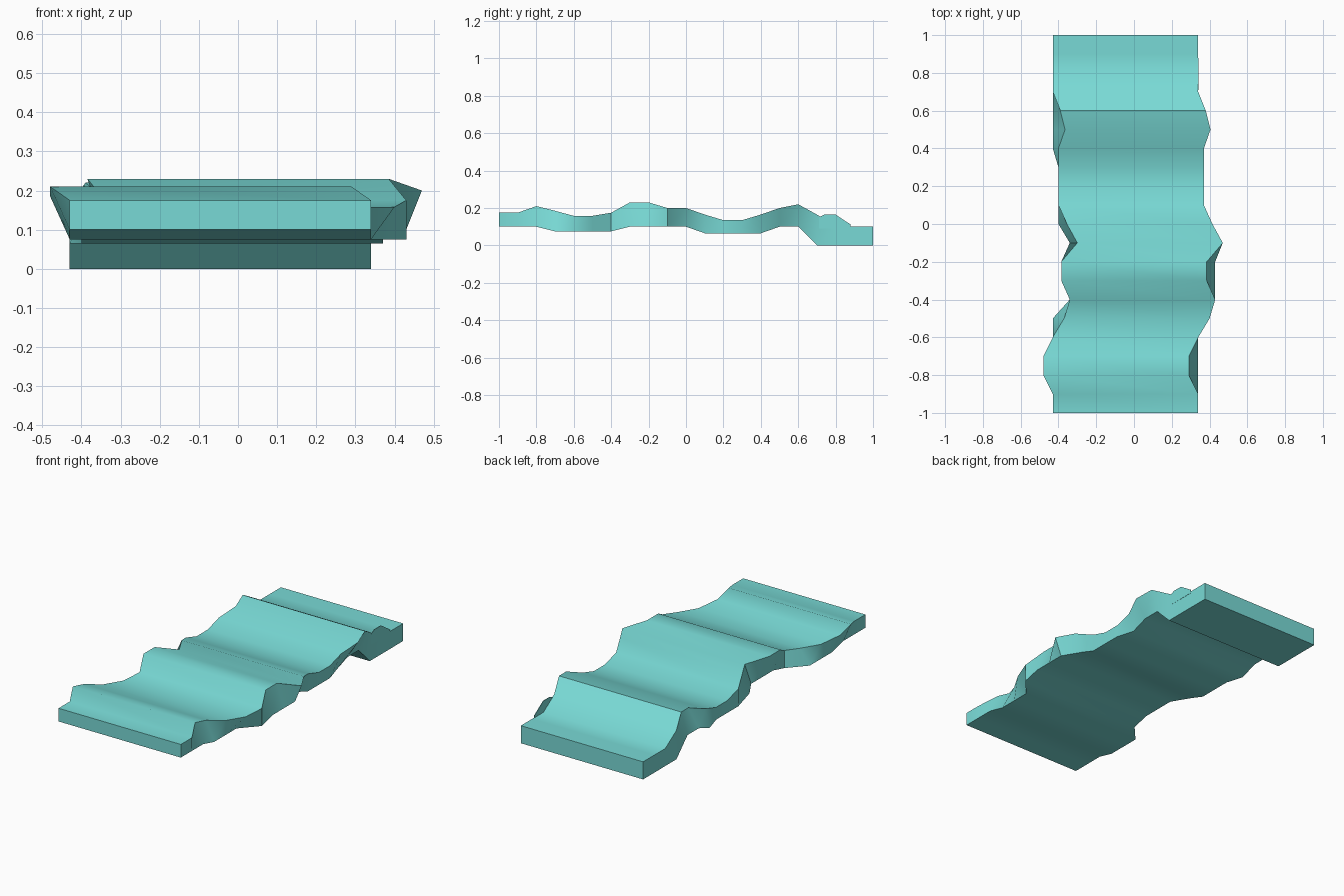
import bpy, bmesh, math

if "Cube" in bpy.data.objects:
    bpy.data.objects.remove(bpy.data.objects["Cube"])

WIDTH = 0.77

mat = bpy.data.materials.new("turquoise")
mat.diffuse_color = (0.19, 0.70, 0.67, 1)
mat.use_nodes = True
mat.node_tree.nodes["Principled BSDF"].inputs["Base Color"].default_value = mat.diffuse_color

# one station every 0.1 along y: top height, bottom height, left x of top, left x of bottom
stations = [
    (.175, .10, -.43, -.43), (.175, .10, -.43, -.43), (.21, .10, -.48, -.43),
    (.185, .075, -.48, -.43), (.158, .075, -.43, -.43), (.158, .075, -.37, -.43),
    (.175, .075, -.34, -.34), (.23, .10, -.385, -.34), (.23, .10, -.385, -.34),
    (.20, .10, -.30, -.34), (.20, .10, -.355, -.40), (.165, .065, -.40, -.40),
    (.135, .065, -.40, -.40), (.135, .065, -.40, -.40), (.165, .065, -.40, -.43),
    (.20, .10, -.365, -.43), (.22, .10, -.39, -.43), (.165, 0, -.43, -.43),
    (.10, 0, -.43, -.43), (.10, 0, -.43, -.43), (.10, 0, -.43, -.43)]


def make_object(name, bm):
    mesh = bpy.data.meshes.new(name)
    bm.to_mesh(mesh)
    bm.free()
    mesh.materials.append(mat)
    obj = bpy.data.objects.new(name, mesh)
    bpy.context.collection.objects.link(obj)
    return obj


# wavy slab: loft a four-cornered section through the stations
bm = bmesh.new()
rings = []
for i, (top, bottom, xt, xb) in enumerate(stations):
    y = -1 + 0.1 * i
    rings.append([bm.verts.new(p) for p in (
        (xb, y, bottom), (xb + WIDTH, y, bottom), (xt + WIDTH, y, top), (xt, y, top))])
for a, b in zip(rings, rings[1:]):
    for k in range(4):
        n = (k + 1) % 4
        bm.faces.new((a[k], a[n], b[n], b[k]))
bm.faces.new(rings[0])
bm.faces.new(rings[-1])
bmesh.ops.recalc_face_normals(bm, faces=bm.faces)
slab = make_object("wavy_slab", bm)
bpy.context.view_layer.objects.active = slab
slab.select_set(True)
bpy.ops.object.shade_smooth_by_angle(angle=math.radians(40))

# thin lip standing above the right edge near the back
bm = bmesh.new()
profile = [(.71, .15), (.74, .165), (.80, .165), (.88, .112), (.88, .09), (.71, .09)]
front = [bm.verts.new((.341, y, z)) for y, z in profile]
back = [bm.verts.new((.338, y, z)) for y, z in profile]
bm.faces.new(front)
bm.faces.new(back[::-1])
for k in range(len(profile)):
    n = (k + 1) % len(profile)
    bm.faces.new((front[k], back[k], back[n], front[n]))
bmesh.ops.recalc_face_normals(bm, faces=bm.faces)
make_object("edge_lip", bm)
